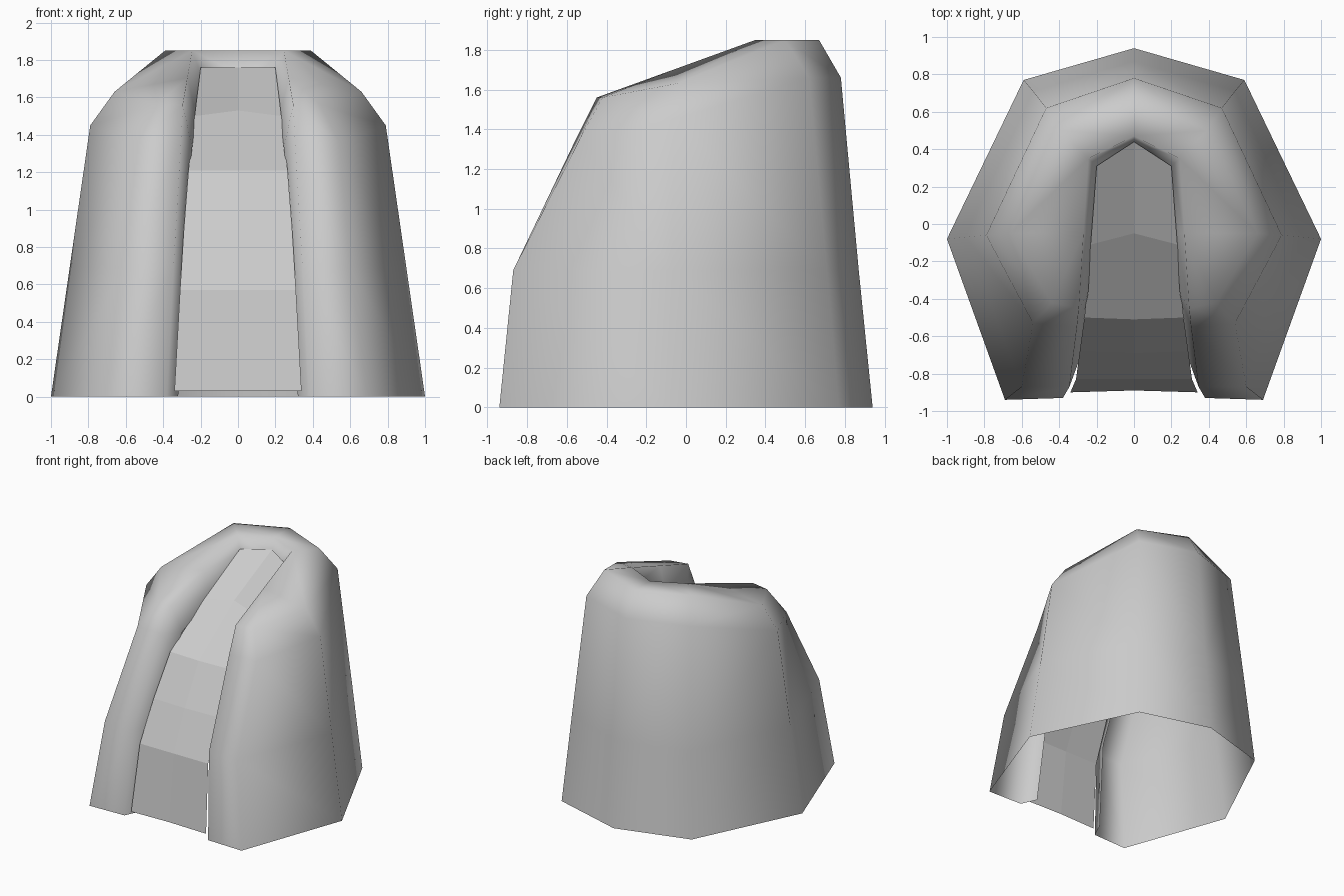
import bpy
import bmesh
from mathutils import Vector

if "Cube" in bpy.data.objects:
    bpy.data.objects.remove(bpy.data.objects["Cube"], do_unlink=True)

# One plain grey for everything
grey = bpy.data.materials.new("plain_grey")
grey.use_nodes = True
colour = (0.6, 0.6, 0.6, 1)
grey.diffuse_color = colour
grey.node_tree.nodes["Principled BSDF"].inputs["Base Color"].default_value = colour


def loft(bm, first, second):
    """Bridge two point rows of equal length with quads."""
    a = [bm.verts.new(p) for p in first]
    b = [bm.verts.new(p) for p in second]
    for i in range(len(a) - 1):
        bm.faces.new((a[i], a[i + 1], b[i + 1], b[i]))


def mirrored_part(name, strips, smooth):
    """Build the left half from strips and mirror it across x."""
    bm = bmesh.new()
    for first, second in strips:
        loft(bm, first, second)
    bmesh.ops.remove_doubles(bm, verts=bm.verts, dist=0.001)
    bmesh.ops.recalc_face_normals(bm, faces=bm.faces)
    # The rearmost face must look backwards
    bm.faces.ensure_lookup_table()
    rear = max(bm.faces, key=lambda f: abs(f.normal.y))
    outward = Vector((0, 1 if rear.calc_center_median().y > 0 else -1, 0))
    if rear.normal.dot(outward) < 0:
        bmesh.ops.reverse_faces(bm, faces=bm.faces)
    for f in bm.faces:
        f.smooth = smooth
    mesh = bpy.data.meshes.new(name)
    bm.to_mesh(mesh)
    bm.free()
    mesh.materials.append(grey)
    obj = bpy.data.objects.new(name, mesh)
    bpy.context.collection.objects.link(obj)
    mirror = obj.modifiers.new("mirror", "MIRROR")
    mirror.use_clip = True
    mirror.merge_threshold = 0.002
    return obj


# Shell columns from hem to shoulder: back middle, back corner, side, front corner
back = [(0, .94, 0), (0, .87, .69), (0, .78, 1.66), (0, .67, 1.85)]
back_corner = [(.59, .77, 0), (.54, .71, .69), (.47, .62, 1.66), (.39, .5, 1.85)]
side = [(1, -.08, 0), (.9, -.07, .69), (.79, -.06, 1.45), (.66, -.05, 1.63)]
front_corner = [(.69, -.94, 0), (.6, -.87, .69), (.54, -.53, 1.36), (.44, -.42, 1.56)]

# Rim of the front slot from hem to its rear tip, and the lip folded inward
rim = [(.38, -.93, 0), (.345, -.87, .69), (.305, -.55, 1.36), (.295, -.45, 1.56),
       (.27, -.05, 1.705), (.245, .35, 1.85), (0, .47, 1.85)]
lip = [(.32, -.8, 0), (.29, -.72, .69), (.26, -.45, 1.2), (.245, -.37, 1.33),
       (.225, -.05, 1.5), (.2, .31, 1.73), (0, .44, 1.73)]
shoulder = [c[-1] for c in (front_corner, side, back_corner, back)]

mirrored_part("outer_shell", [
    (back, back_corner),
    (back_corner, side),
    (side, front_corner),
    (front_corner, rim[:4]),
    (shoulder, rim[3:]),
    (rim, lip),
], True)

# Faceted panel filling the slot
panel_edge = [(.34, -.9, .03), (.31, -.83, .57), (.29, -.68, .89),
              (.265, -.5, 1.21), (.232, -.11, 1.5), (.2, .31, 1.76)]
panel_middle = [(0, -.89, .03), (0, -.83, .57), (0, -.69, .89),
                (0, -.51, 1.21), (0, -.05, 1.53), (0, .44, 1.76)]
mirrored_part("front_panel", [(panel_middle, panel_edge)], False)
